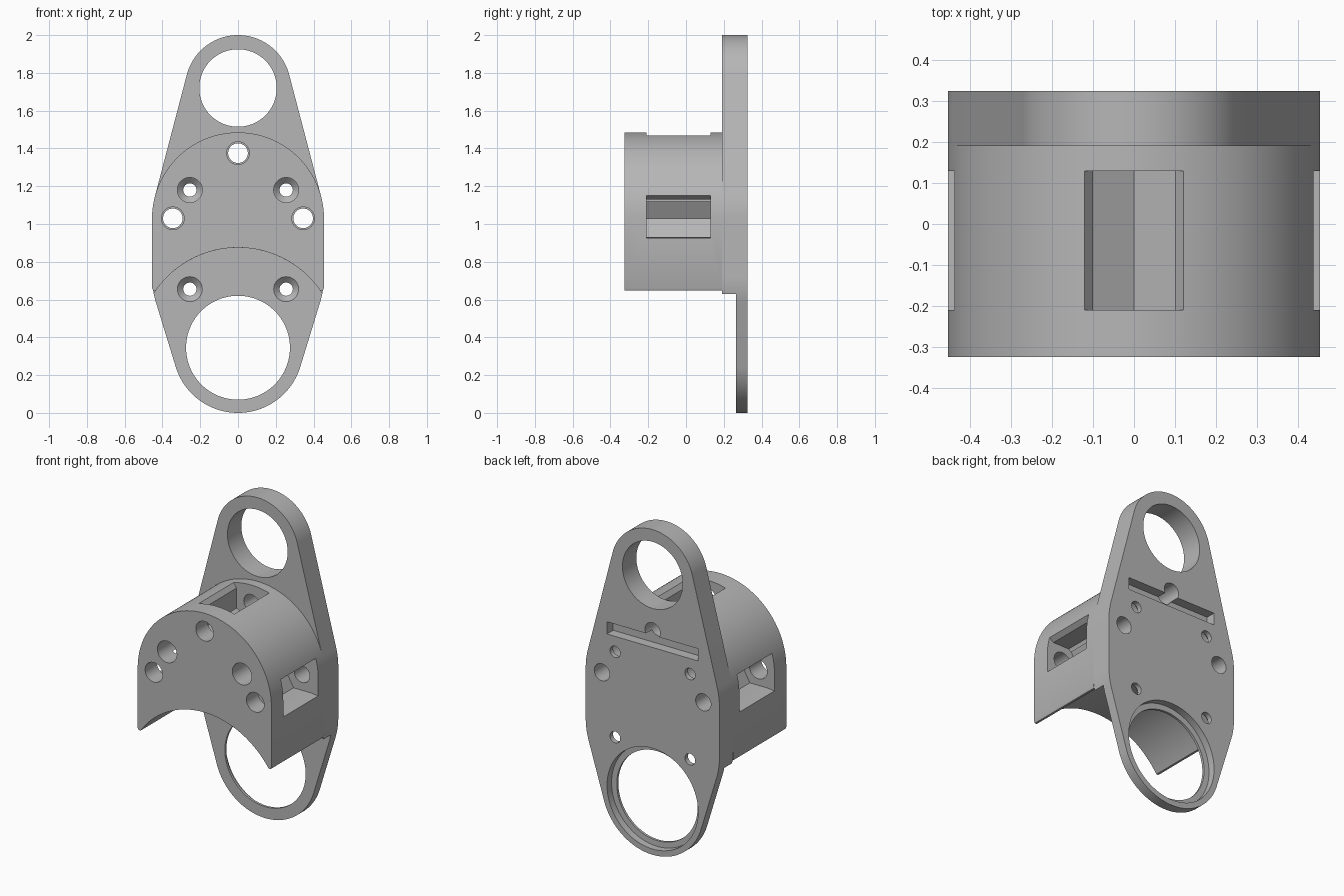
import bpy, bmesh
from math import cos, sin, asin, pi, radians

if "Cube" in bpy.data.objects:
    bpy.data.objects.remove(bpy.data.objects["Cube"])

grey = bpy.data.materials.new("plain grey")
grey.use_nodes = True
colour = (0.47, 0.47, 0.47, 1)
grey.diffuse_color = colour
grey.node_tree.nodes["Principled BSDF"].inputs["Base Color"].default_value = colour

# Depths from front to back
FRONT, JOINT, STEP, BACK = -0.325, 0.19, 0.265, 0.325
# Centre heights and main radii
TOP_Z, MID_Z, LOW_Z, RING_Z = 1.72, 1.03, 0.72, 0.345
TOP_R, MID_R, RING_R = 0.28, 0.455, 0.345


def arc(z, r, start, end, n=40, x=0):
    return [(x + r * cos(start + (end - start) * i / n),
             z + r * sin(start + (end - start) * i / n)) for i in range(n + 1)]


def loft(name, rings):
    """Solid along y through (outline, y) rings of equal point count."""
    bm = bmesh.new()
    loops = [[bm.verts.new((x, y, z)) for x, z in pts] for pts, y in rings]
    for a, b in zip(loops, loops[1:]):
        for i in range(len(a)):
            j = (i + 1) % len(a)
            bm.faces.new((a[i], a[j], b[j], b[i]))
    bm.faces.new(loops[0])
    bm.faces.new(loops[-1])
    bmesh.ops.recalc_face_normals(bm, faces=bm.faces)
    mesh = bpy.data.meshes.new(name)
    bm.to_mesh(mesh)
    bm.free()
    mesh.materials.append(grey)
    ob = bpy.data.objects.new(name, mesh)
    bpy.context.collection.objects.link(ob)
    return ob


def prism(name, pts, y0, y1):
    return loft(name, [(pts, y0), (pts, y1)])


def bore(x, z, steps, n=48):
    """Stepped or conical round hole through (radius, y) steps."""
    return loft("bore", [(arc(z, r, 0, 2 * pi * (n - 1) / n, n - 1, x), y) for r, y in steps])


def cut(target, cutters):
    for c in cutters:
        c.hide_render = True
        mod = target.modifiers.new("cut", "BOOLEAN")
        mod.operation, mod.solver, mod.object = "DIFFERENCE", "EXACT", c
        bpy.context.view_layer.objects.active = target
        bpy.ops.object.modifier_apply(modifier=mod.name)
        bpy.data.objects.remove(c)


def screw_holes(z):
    return [bore(s * 0.255, z, [(0.066, -0.5), (0.066, STEP), (0.035, STEP + 0.03), (0.035, 0.5)])
            for s in (-1, 1)]


def rod_holes():
    return [bore(x, z, [(0.06, -0.5), (0.06, 0), (0.052, 0.001), (0.052, 0.5)])
            for x, z in ((0, 1.375), (0.345, MID_Z), (-0.345, MID_Z))]


def nut_pocket(side):
    """Hexagon-bottomed pocket opening outwards; side 0 is the top one."""
    r0, w, lip = 0.345, 0.1, 0.03
    low = 0.005 if side else lip
    pts = [(0, r0 - w * 1.155), (w, r0 - w * 0.577), (w, 0.41), (w + lip, 0.45), (w + lip, 0.6),
           (-w - low, 0.6), (-w - low, 0.45), (-w, 0.41), (-w, r0 - w * 0.577)]
    if side:
        pts = [(side * r, MID_Z + u) for u, r in pts]
    else:
        pts = [(u, MID_Z + r) for u, r in pts]
    return prism("pocket", pts, -0.21, 0.13)


# Back plate: four circles joined by tangent lines
ta = asin((MID_R - TOP_R) / (TOP_Z - MID_Z))
tb = asin((MID_R - RING_R) / (LOW_Z - RING_Z))
right = (arc(RING_Z, RING_R, -pi / 2, -tb) + arc(LOW_Z, MID_R, -tb, 0, 10)
         + arc(MID_Z, MID_R, 0, ta, 10) + arc(TOP_Z, TOP_R, ta, pi / 2))
outline = right + [(-x, z) for x, z in right[-2:0:-1]]
plate = prism("back_plate", outline, JOINT, BACK)
full = 2 * pi * 95 / 96
cut(plate, [
    prism("rebate", arc(RING_Z, 0.53, 0, full, 95), 0, STEP),
    bore(0, TOP_Z, [(0.205, 0), (0.205, 0.5)], 96),
    bore(0, RING_Z, [(0.275, 0), (0.275, 0.28), (0.31, 0.281), (0.31, 0.5)], 96),
    prism("slot", [(-0.31, 1.275), (0.31, 1.275), (0.31, 1.35), (-0.31, 1.35)], STEP, 0.5),
] + screw_holes(1.18) + screw_holes(0.655) + rod_holes())

# Housing: round top, straight sides, arched underside with blunt tips
tip = asin((0.647 - RING_Z) / 0.53)
housing_outline = (arc(MID_Z, MID_R, 0, pi, 80) + [(-MID_R, 0.66), (-0.449, 0.647)]
                   + arc(RING_Z, 0.53, pi - tip, tip, 60) + [(0.449, 0.647), (MID_R, 0.66)])
housing = prism("housing", housing_outline, FRONT, JOINT)
cut(housing, [nut_pocket(s) for s in (0, 1, -1)] + screw_holes(1.18) + rod_holes())

# Smooth curved walls, keep crisp rims
for ob in (plate, housing):
    bpy.ops.object.select_all(action="DESELECT")
    ob.select_set(True)
    bpy.context.view_layer.objects.active = ob
    bpy.ops.object.shade_smooth_by_angle(angle=radians(25))
